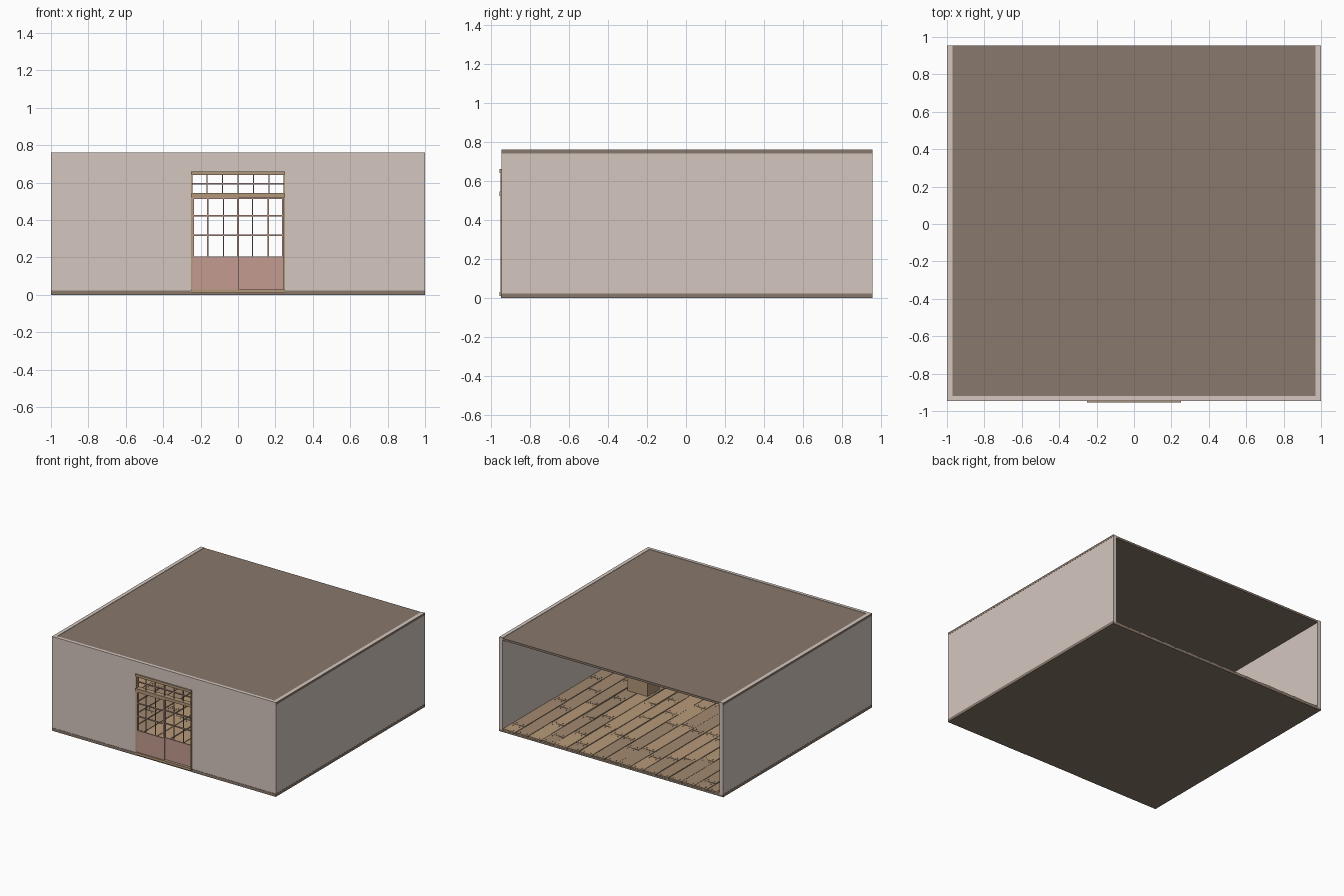
import bpy, bmesh, random
from mathutils import Matrix, Vector

if "Cube" in bpy.data.objects:
    bpy.data.objects.remove(bpy.data.objects["Cube"])

random.seed(4)


def material(name, rgb):
    m = bpy.data.materials.new(name)
    m.diffuse_color = (*rgb, 1)
    m.use_nodes = True
    m.node_tree.nodes["Principled BSDF"].inputs["Base Color"].default_value = m.diffuse_color
    return m


PLASTER = material("plaster", (0.66, 0.57, 0.52))
BROWN = material("dark_wood", (0.25, 0.19, 0.15))
TAN = material("tan_wood", (0.45, 0.31, 0.19))
PINK = material("red_wood", (0.54, 0.33, 0.28))
PLANK_A = material("plank_light", (0.47, 0.32, 0.19))
PLANK_B = material("plank_dark", (0.36, 0.25, 0.16))
NAIL = material("nail_iron", (0.12, 0.11, 0.11))


def add_box(bm, x0, x1, y0, y1, z0, z1, roll=0.0):
    mid = Vector(((x0 + x1) / 2, (y0 + y1) / 2, (z0 + z1) / 2))
    mat = (Matrix.Translation(mid) @ Matrix.Rotation(roll, 4, 'Y')
           @ Matrix.Diagonal((x1 - x0, y1 - y0, z1 - z0, 1)))
    return bmesh.ops.create_cube(bm, size=1, matrix=mat)["verts"]


def finish(name, bm, *mats):
    me = bpy.data.meshes.new(name)
    bm.to_mesh(me)
    bm.free()
    for m in mats:
        me.materials.append(m)
    ob = bpy.data.objects.new(name, me)
    bpy.context.collection.objects.link(ob)
    return ob


def boxes(name, mat, *dims):
    bm = bmesh.new()
    for d in dims:
        add_box(bm, *d)
    return finish(name, bm, mat)


# shell: floor slab, walls with door opening, ceiling
boxes("floor_slab", BROWN, (-1, 1, -0.945, 0.955, 0, 0.016))
boxes("front_wall", PLASTER,
      (-1, -0.25, -0.945, -0.92, 0.016, 0.76),
      (0.25, 1, -0.945, -0.92, 0.016, 0.76),
      (-0.25, 0.25, -0.945, -0.92, 0.655, 0.76))
boxes("side_walls", PLASTER,
      *[(min(s, s * 0.97), max(s, s * 0.97), -0.92, 0.955, 0.016, 0.76) for s in (-1, 1)])
boxes("ceiling", BROWN, (-0.97, 0.97, -0.92, 0.955, 0.74, 0.757))

# wooden trim strips on the outside of the walls
trim = [(-1, -0.25, -0.947, -0.945, 0, 0.024), (0.25, 1, -0.947, -0.945, 0, 0.024)]
for s in (-1, 1):
    a, b = sorted((s, s * 1.001))
    trim += [(a, b, -0.945, 0.955, 0, 0.024), (a, b, -0.945, 0.955, 0.741, 0.758)]
boxes("wall_trim", BROWN, *trim)

# staggered floor planks with nails at each end
bm, nails = bmesh.new(), bmesh.new()
ROWS = 17
w = 1.94 / ROWS
for i in range(ROWS):
    x = -0.97 + i * w
    y = -0.92
    step = random.uniform(0.15, 0.5)
    while y < 0.95:
        end = y + step
        if end > 0.85:
            end = 0.955
        roll = random.uniform(-0.06, 0.06)
        verts = add_box(bm, x + 0.003, x + w - 0.003, y + 0.002, end - 0.002,
                        0.012, 0.026, roll)
        tone = random.randint(0, 1)
        for f in {f for v in verts for f in v.link_faces}:
            f.material_index = tone
        for ny in (y + 0.025, end - 0.025):
            for off in (0.25, 0.75):
                nz = 0.026 - (off - 0.5) * w * roll
                bmesh.ops.create_cone(nails, cap_ends=True, segments=6, radius1=0.005,
                                      radius2=0.003, depth=0.005,
                                      matrix=Matrix.Translation((x + off * w, ny, nz)))
        y = end
        step = random.uniform(0.35, 0.55)
finish("floor_planks", bm, PLANK_A, PLANK_B)
finish("floor_nails", nails, NAIL)

# door surround: sill, mid rail, lintel and jambs
boxes("door_frame", TAN,
      (-0.25, 0.25, -0.955, -0.915, 0.01, 0.03),
      (-0.25, 0.25, -0.955, -0.915, 0.522, 0.546),
      (-0.25, 0.25, -0.955, -0.915, 0.64, 0.66),
      (-0.25, -0.242, -0.95, -0.915, 0.03, 0.64),
      (0.242, 0.25, -0.95, -0.915, 0.03, 0.64))

# two sliding leaves, each with solid lower panel and lattice
for name, x0, x1, y in (("left_door_leaf", -0.245, 0.005, -0.942),
                        ("right_door_leaf", -0.005, 0.245, -0.928)):
    parts = [(x0, x1, y - 0.005, y + 0.005, 0.03, 0.205),
             (x0, x1, y - 0.005, y + 0.005, 0.512, 0.524),
             (x0, x0 + 0.01, y - 0.005, y + 0.005, 0.2, 0.52),
             (x1 - 0.01, x1, y - 0.005, y + 0.005, 0.2, 0.52)]
    for k in (1, 2):
        xm = x0 + (x1 - x0) * k / 3
        parts.append((xm - 0.003, xm + 0.003, y - 0.003, y + 0.003, 0.2, 0.52))
    for z in (0.32, 0.424):
        parts.append((x0, x1, y - 0.004, y + 0.004, z - 0.004, z + 0.004))
    boxes(name, PINK, *parts)

# transom lattice above the doors
bars = [(-0.245, 0.245, -0.94, -0.932, 0.591, 0.599)]
for k in range(-2, 3):
    bars.append((k * 0.083 - 0.003, k * 0.083 + 0.003, -0.94, -0.932, 0.54, 0.645))
boxes("transom_lattice", PINK, *bars)

# small wooden box standing on the floor
boxes("floor_box", TAN, (0.42, 0.60, -0.26, -0.11, 0.025, 0.2))
